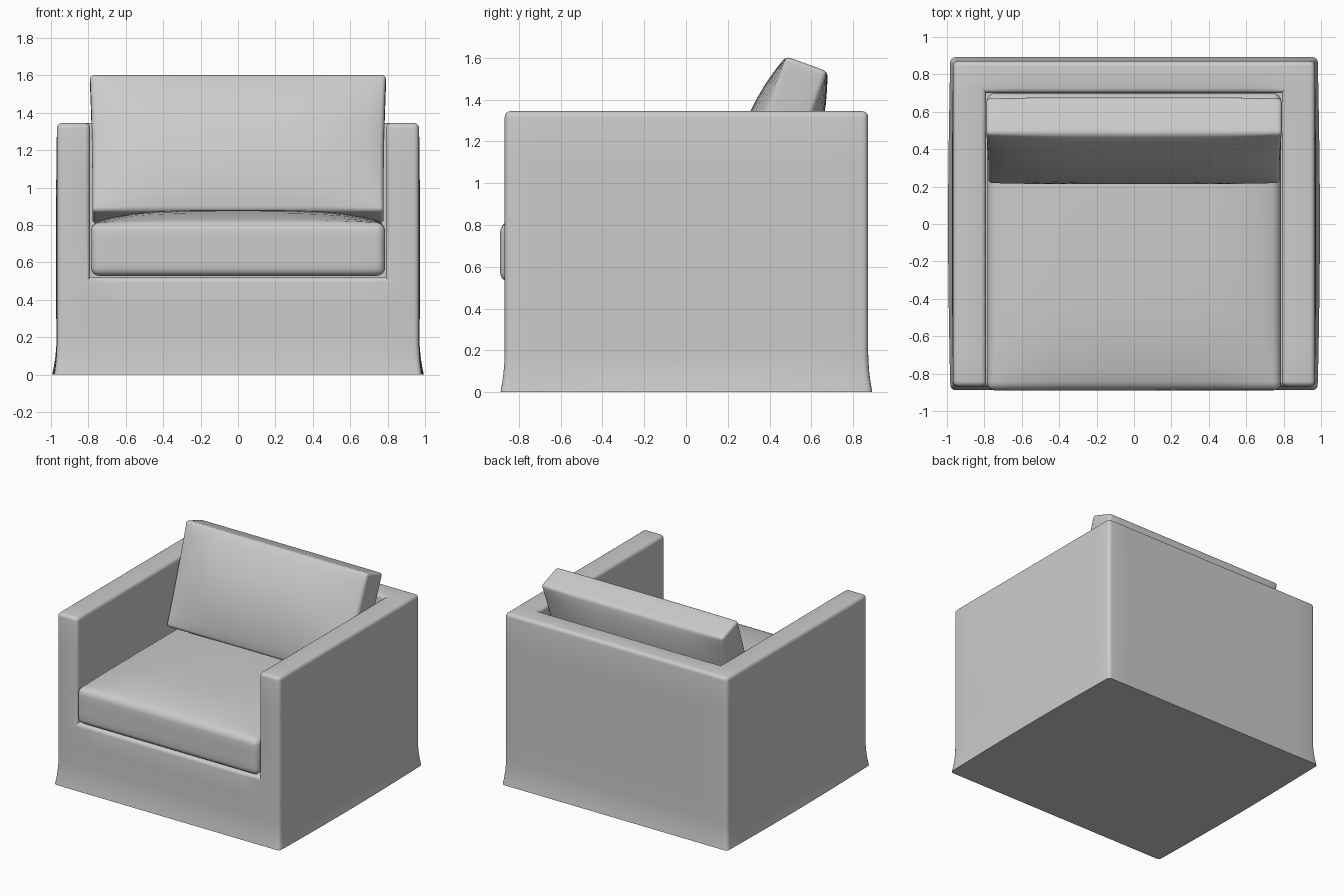
import bpy, bmesh, math

if "Cube" in bpy.data.objects:
    bpy.data.objects.remove(bpy.data.objects["Cube"])

fabric = bpy.data.materials.new("grey fabric")
fabric.diffuse_color = (0.6, 0.6, 0.6, 1)
fabric.use_nodes = True
fabric.node_tree.nodes["Principled BSDF"].inputs["Base Color"].default_value = fabric.diffuse_color


def span(a, b, n):
    return [a + (b - a) * i / n for i in range(n + 1)]


def block(name, xs, ys, zs, radius, solid=lambda x, y, z: True, open_base=False, shape=None):
    """Gridded solid made of filled cells, with rounded outer edges, then reshaped per vertex."""
    axes = (xs, ys, zs)
    size = [len(a) - 1 for a in axes]
    bm = bmesh.new()
    verts = {}

    def vert(key):
        if key not in verts:
            verts[key] = bm.verts.new([axes[a][key[a]] for a in range(3)])
        return verts[key]

    def filled(c):
        if any(c[a] < 0 or c[a] >= size[a] for a in range(3)):
            return False
        return solid(*[(axes[a][c[a]] + axes[a][c[a] + 1]) / 2 for a in range(3)])

    for i in range(size[0]):
        for j in range(size[1]):
            for k in range(size[2]):
                c = (i, j, k)
                if not filled(c):
                    continue
                for a in range(3):
                    for side in (0, 1):
                        n = list(c)
                        n[a] += 2 * side - 1
                        if filled(n):
                            continue
                        b, d = (a + 1) % 3, (a + 2) % 3
                        ring = []
                        for p, q in ((0, 0), (1, 0), (1, 1), (0, 1)):
                            key = list(c)
                            key[a] += side
                            key[b] += p
                            key[d] += q
                            ring.append(vert(tuple(key)))
                        bm.faces.new(ring if side else ring[::-1])
    bm.normal_update()
    edges = [e for e in bm.edges if e.is_manifold and e.calc_face_angle_signed() > 0.5
             and not (open_base and all(v.co.z < 0.01 for v in e.verts))]
    bmesh.ops.bevel(bm, geom=edges, offset=radius, segments=4, profile=0.5,
                    affect='EDGES', clamp_overlap=True)
    if shape:
        for v in bm.verts:
            shape(v.co)
    mesh = bpy.data.meshes.new(name)
    bm.to_mesh(mesh)
    bm.free()
    ob = bpy.data.objects.new(name, mesh)
    bpy.context.collection.objects.link(ob)
    mesh.materials.append(fabric)
    bpy.ops.object.select_all(action='DESELECT')
    ob.select_set(True)
    bpy.context.view_layer.objects.active = ob
    bpy.ops.object.shade_smooth_by_angle(angle=math.radians(40))
    return ob


# Slipcovered body: arms, back and base in one, skirt flaring at the floor
def skirt(co):
    flare = max(0, 1 - co.z / 0.2) ** 2
    mid = math.cos(co.y * math.pi / 2 / 0.9)
    if abs(co.x) > 0.9:
        out = flare * (0.014 + 0.012 * mid) + 0.006 * mid * math.sin(math.pi * co.z / 1.35)
        co.x += math.copysign(out, co.x)
    if abs(co.y) > 0.84:
        co.y += math.copysign(0.02 * flare, co.y)


block("armchair_body",
      [-0.968] + span(-0.79, 0.79, 10) + [0.968],
      span(-0.868, 0.70, 10) + [0.872],
      [0, 0.05, 0.1, 0.15, 0.2, 0.35, 0.52, 0.8, 1.1, 1.345],
      0.028,
      solid=lambda x, y, z: not (abs(x) < 0.79 and y < 0.70 and z > 0.52),
      open_base=True, shape=skirt)


# Seat cushion with a crowned top
def crown(co):
    u, v = co.x / 0.787, (co.y + 0.095) / 0.795
    t = max(0, (co.z - 0.6) / 0.21)
    co.z += 0.07 * t * max(0, 1 - u ** 4) * max(0, 1 - v ** 4)


block("seat_cushion", span(-0.787, 0.787, 14), span(-0.89, 0.70, 14),
      span(0.528, 0.81, 3), 0.045, shape=crown)


# Leaning back cushion, plump on front and rear
def plump(co):
    u, v = co.x / 0.785, co.z / 0.39
    co.y += 0.075 * (co.y / 0.105) * max(0, 1 - u ** 4) * max(0, 1 - v * v)
    co.x *= 1 + 0.008 * v - 0.006 * (1 - v * v)


back = block("back_cushion", span(-0.785, 0.785, 16), span(-0.105, 0.105, 3),
             span(-0.39, 0.39, 10), 0.022, shape=plump)
back.location = (0, 0.445, 1.205)
back.rotation_euler.x = math.radians(-20)
